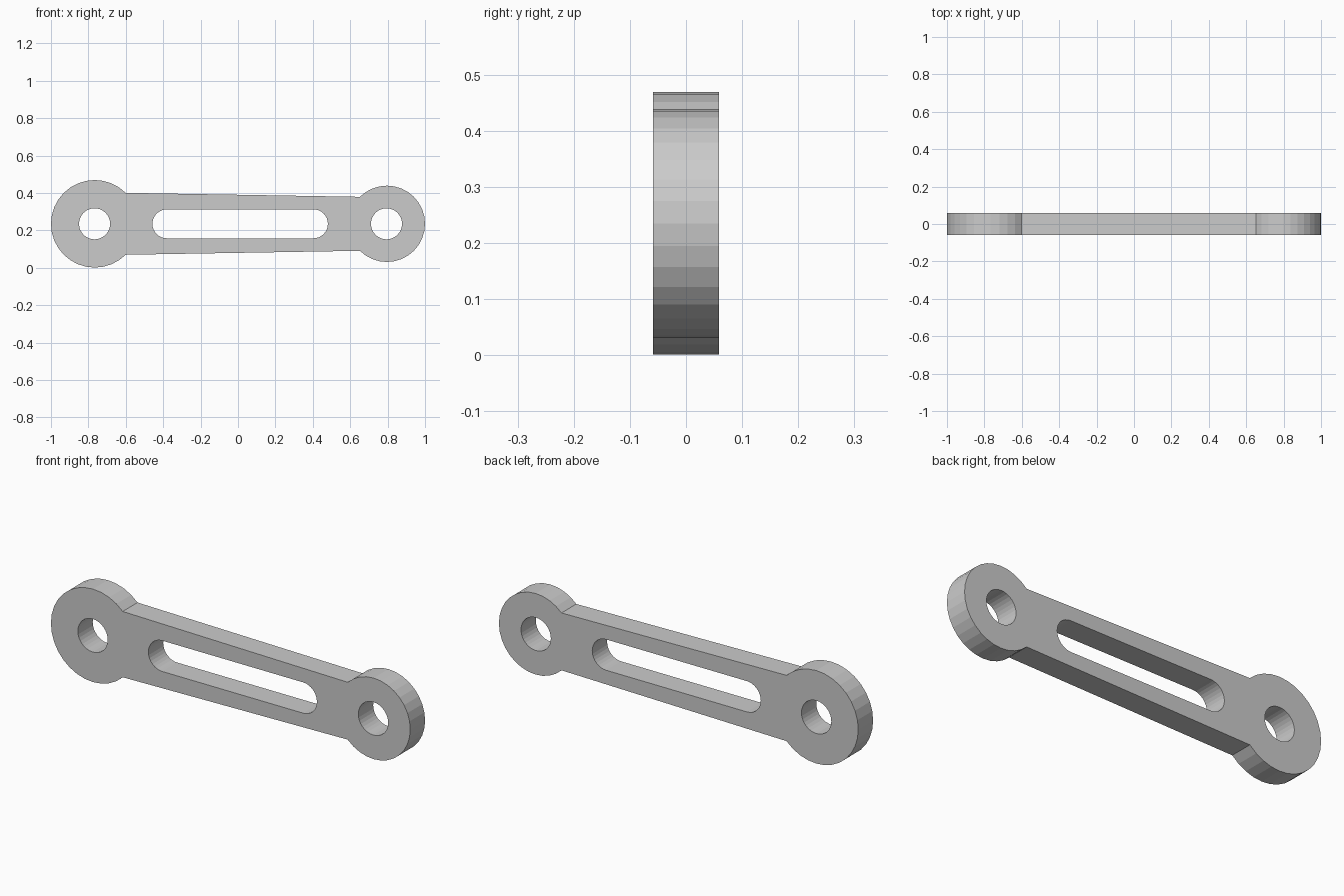
import bpy
import bmesh
from math import cos, sin, radians
from mathutils import Vector

cube = bpy.data.objects.get("Cube")
if cube:
    bpy.data.objects.remove(cube)

HALF_DEPTH = 0.059
MID_Z = 0.235
STEP = 360 / 32


def arc(x, radius, start, end):
    """Points along an arc in the front plane, one per facet."""
    count = round((end - start) / STEP)
    angles = [radians(start + i * STEP) for i in range(count + 1)]
    return [Vector((x + radius * cos(a), -HALF_DEPTH, MID_Z + radius * sin(a)))
            for a in angles]


def circle(x, radius):
    return arc(x, radius, 0, 360)[:-1]


def add_loop(bm, points):
    verts = [bm.verts.new(p) for p in points]
    return [bm.edges.new((v, verts[(i + 1) % len(verts)]))
            for i, v in enumerate(verts)]


# Grey metal
grey = bpy.data.materials.new("plain grey")
colour = (0.6, 0.6, 0.6, 1)
grey.diffuse_color = colour
grey.use_nodes = True
grey.node_tree.nodes["Principled BSDF"].inputs["Base Color"].default_value = colour

loops = [
    # Outline: large eye, tapered arm, small eye
    arc(-0.766, 0.234, 45, 315) + arc(0.796, 0.204, -135, 135),
    # Pin holes
    circle(-0.767, 0.083),
    circle(0.794, 0.083),
    # Long rounded slot
    arc(-0.38, 0.0775, 90, 270) + arc(0.403, 0.0775, -90, 90),
]

# Fill the profile and extrude it to full depth
bm = bmesh.new()
edges = [e for points in loops for e in add_loop(bm, points)]
bmesh.ops.triangle_fill(bm, edges=edges, use_beauty=True, normal=(0, -1, 0))
extruded = bmesh.ops.extrude_face_region(bm, geom=bm.faces[:], use_keep_orig=True)
back = [g for g in extruded["geom"] if isinstance(g, bmesh.types.BMVert)]
bmesh.ops.translate(bm, verts=back, vec=(0, 2 * HALF_DEPTH, 0))
bmesh.ops.recalc_face_normals(bm, faces=bm.faces[:])

mesh = bpy.data.meshes.new("link_arm")
bm.to_mesh(mesh)
bm.free()
mesh.materials.append(grey)
link_arm = bpy.data.objects.new("link_arm", mesh)
bpy.context.collection.objects.link(link_arm)
